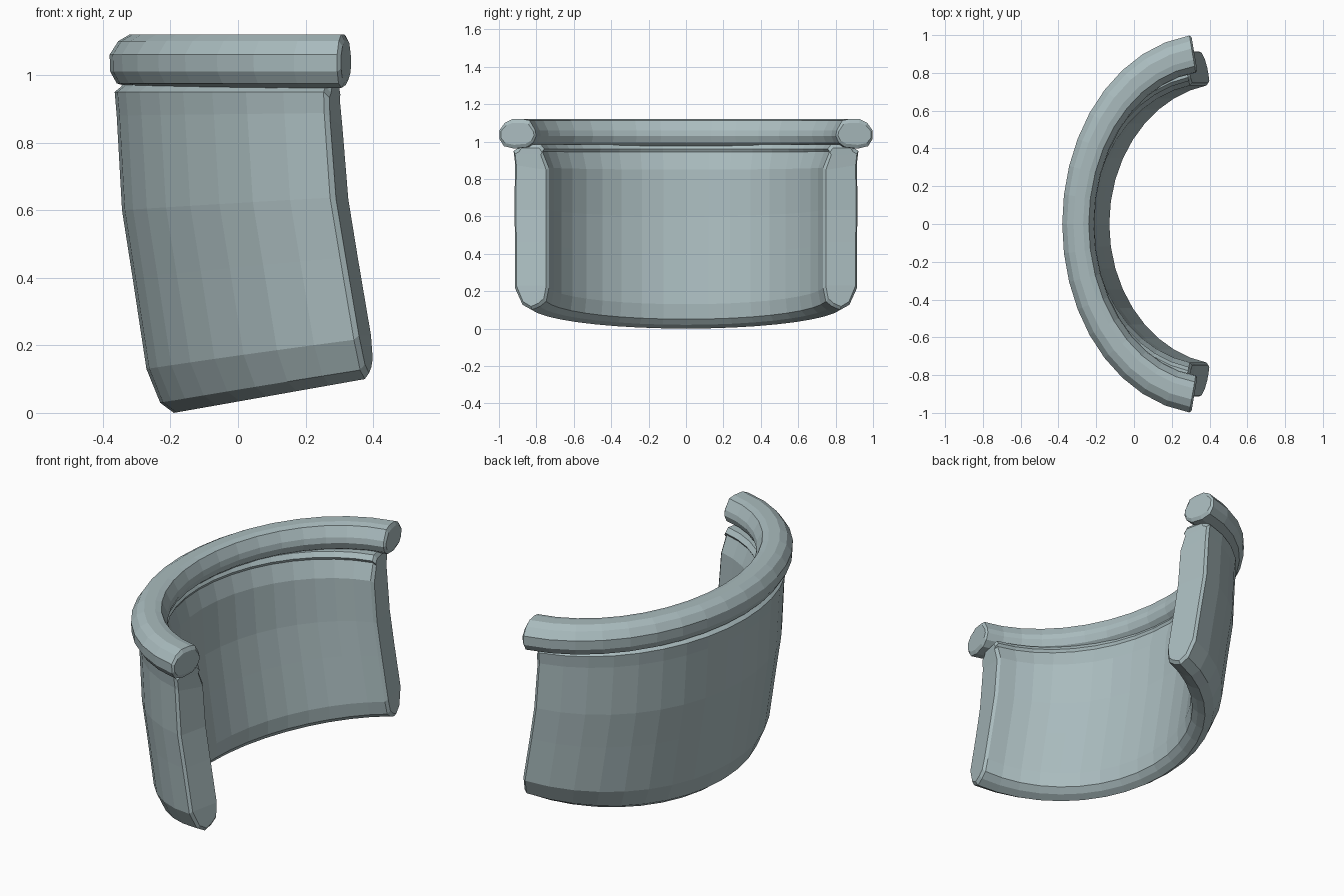
import bpy, bmesh
from math import sin, cos, acos, hypot

cube = bpy.data.objects.get("Cube")
if cube:
    bpy.data.objects.remove(cube, do_unlink=True)

SEGMENTS = 18
CENTRE_X = 0.40

mat = bpy.data.materials.new("pale blue grey")
mat.use_nodes = True
colour = (0.40, 0.50, 0.515, 1)
mat.diffuse_color = colour
mat.node_tree.nodes["Principled BSDF"].inputs["Base Color"].default_value = colour


def lean(z):
    """Forward shift of the wall, growing towards the bottom."""
    keys = [(0, 0.10), (0.13, 0.088), (0.4, 0.047), (0.6, 0.018), (0.85, 0), (2, 0)]
    for (z0, s0), (z1, s1) in zip(keys, keys[1:]):
        if z <= z1:
            return s0 + (s1 - s0) * max(z - z0, 0) / (z1 - z0)
    return 0


def sweep(name, profile, a, b, end_x, thin, lift, cap, shrink):
    """Sweep a closed (outward, height) profile round an elliptical arc."""
    bm = bmesh.new()
    n = len(profile)
    t_max = acos((CENTRE_X - end_x) / a)
    zs = [z for u, z in profile]
    z_mid = (min(zs) + max(zs)) / 2

    def ring(t, push=0.0):
        nx, ny = -b * cos(t), a * sin(t)
        length = hypot(nx, ny)
        nx, ny = nx / length, ny / length
        side = 1 if t > 0 else -1
        k = thin + (1 - thin) * sin(t) ** 2
        f = (1 - cos(t)) / (1 - cos(t_max))
        verts = []
        for u, z in profile:
            if push:
                u *= shrink
                z -= 0.02 * (z - z_mid) / (max(zs) - z_mid)
            x = CENTRE_X - a * cos(t) + nx * u * k + lean(z)
            y = b * sin(t) + ny * u * k
            x += push * ny * side
            y -= push * nx * side
            verts.append(bm.verts.new((x, y, z + lift * f * max(0, 1 - z / 0.95))))
        return verts

    rings = [ring(-t_max, cap)]
    rings += [ring(t_max * (2 * i / SEGMENTS - 1)) for i in range(SEGMENTS + 1)]
    rings.append(ring(t_max, cap))
    for r, s in zip(rings, rings[1:]):
        for i in range(n):
            j = (i + 1) % n
            bm.faces.new((r[i], r[j], s[j], s[i]))
    # End faces, bridged between the outer and inner halves of the profile
    for r in (rings[0], rings[-1]):
        for i in range(n // 2 - 1):
            bm.faces.new((r[i], r[i + 1], r[n - 2 - i], r[n - 1 - i]))
    bmesh.ops.recalc_face_normals(bm, faces=bm.faces)
    mesh = bpy.data.meshes.new(name)
    bm.to_mesh(mesh)
    bm.free()
    mesh.materials.append(mat)
    obj = bpy.data.objects.new(name, mesh)
    bpy.context.collection.objects.link(obj)


# Curved wall with a small lip under the rim and a chamfered foot
wall = [(0.06, 0.985), (0.075, 0.965), (0.10, 0.95), (0.092, 0.88), (0.095, 0.6),
        (0.092, 0.4), (0.092, 0.13), (0.05, 0.03), (0.0, 0.0),
        (-0.045, 0.02), (-0.08, 0.05), (-0.095, 0.13), (-0.095, 0.4), (-0.095, 0.6),
        (-0.095, 0.85), (-0.06, 0.945), (-0.07, 0.96), (-0.05, 0.985)]
sweep("curved_wall", wall, 0.69, 0.839, 0.275, 0.75, 0.10, 0.015, 0.88)

# Rounded rim along the top
rim = [(0.03, 1.12), (0.07, 1.10), (0.10, 1.06), (0.098, 1.01), (0.075, 0.975),
       (0.02, 0.962), (-0.05, 0.97), (-0.085, 0.995), (-0.10, 1.03),
       (-0.095, 1.06), (-0.065, 1.112), (-0.03, 1.12)]
sweep("top_rim", rim, 0.695, 0.907, 0.31, 0.85, 0.0, 0.01, 0.9)
